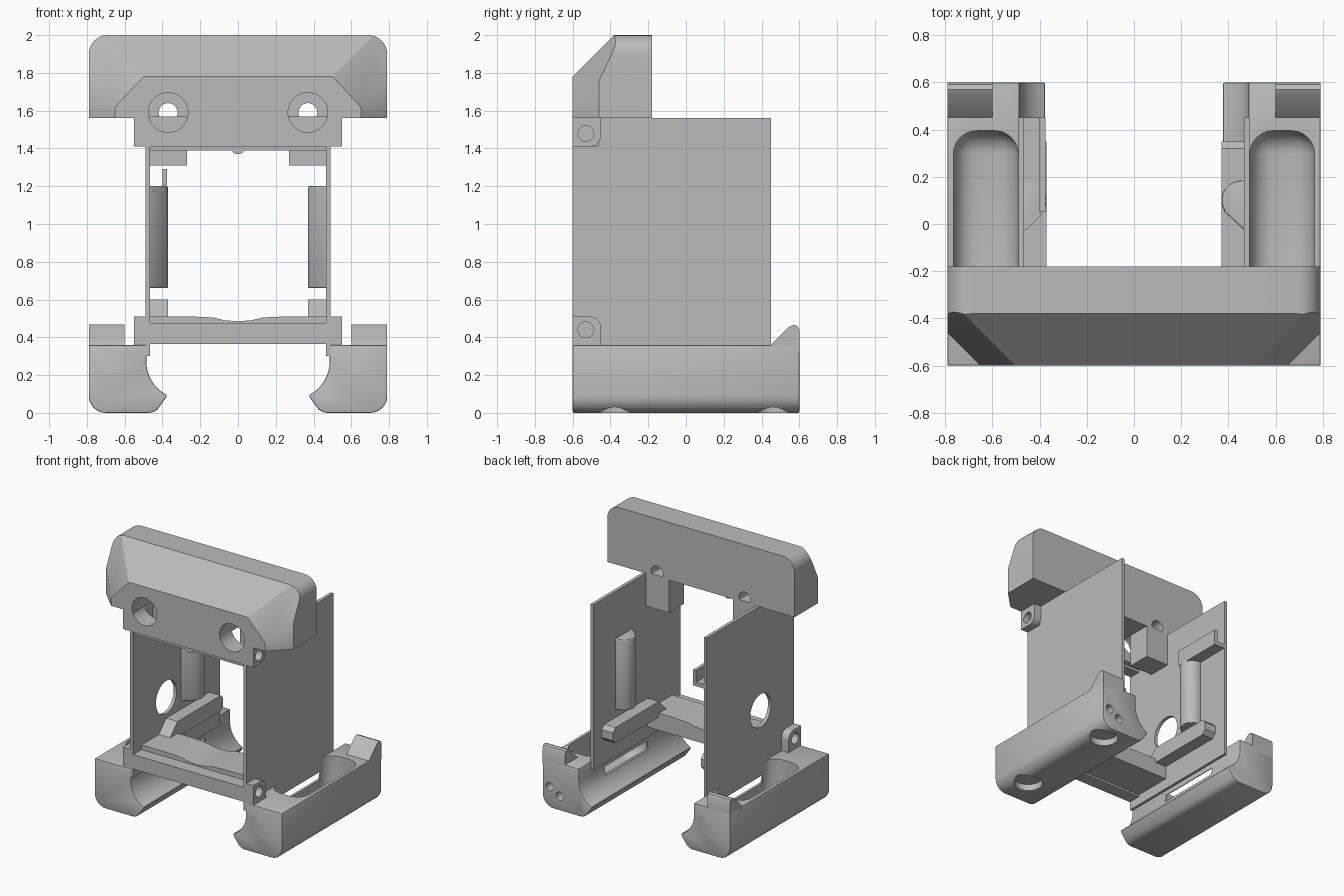
import bpy, bmesh, math
from mathutils import Vector

cube = bpy.data.objects.get("Cube")
if cube:
    bpy.data.objects.remove(cube)

grey = bpy.data.materials.new("plain_grey")
grey.use_nodes = True
COLOUR = (0.5, 0.5, 0.5, 1)
grey.diffuse_color = COLOUR
grey.node_tree.nodes["Principled BSDF"].inputs["Base Color"].default_value = COLOUR


def finish(name, bm):
    bmesh.ops.recalc_face_normals(bm, faces=bm.faces)
    mesh = bpy.data.meshes.new(name)
    bm.to_mesh(mesh)
    bm.free()
    mesh.materials.append(grey)
    ob = bpy.data.objects.new(name, mesh)
    bpy.context.collection.objects.link(ob)
    return ob


def prism(name, pts, axis, a, b):
    """Extrude a 2D profile along an axis; the profile uses the other two axes in order."""
    bm = bmesh.new()
    rings = []
    for t in (a, b):
        ring = []
        for p in pts:
            co = list(p)
            co.insert("xyz".index(axis), t)
            ring.append(bm.verts.new(co))
        rings.append(ring)
    n = len(pts)
    bm.faces.new(rings[0])
    bm.faces.new(rings[1])
    for i in range(n):
        j = (i + 1) % n
        bm.faces.new((rings[0][i], rings[0][j], rings[1][j], rings[1][i]))
    return finish(name, bm)


def box(name, x0, x1, y0, y1, z0, z1):
    return prism(name, [(x0, y0), (x1, y0), (x1, y1), (x0, y1)], "z", z0, z1)


def arc(cx, cy, r, start, end, n=8):
    angles = [math.radians(start + (end - start) * i / n) for i in range(n + 1)]
    return [(cx + r * math.cos(t), cy + r * math.sin(t)) for t in angles]


def rod(name, cx, cy, r, axis, a, b):
    return prism(name, arc(cx, cy, r, 0, 360, 40)[:-1], axis, a, b)


def apply_all(ob):
    bpy.context.view_layer.objects.active = ob
    for m in list(ob.modifiers):
        bpy.ops.object.modifier_apply(modifier=m.name)


def bevel(ob, width, segments=3):
    m = ob.modifiers.new("edge", "BEVEL")
    m.width, m.segments, m.limit_method = width, segments, "ANGLE"
    m.angle_limit = math.radians(40)
    apply_all(ob)
    return ob


def cut(ob, *cutters):
    for c in cutters:
        m = ob.modifiers.new("cut", "BOOLEAN")
        m.operation, m.object, m.solver = "DIFFERENCE", c, "EXACT"
        apply_all(ob)
        bpy.data.objects.remove(c)
    return ob


def flip(pts, s):
    return [(s * x, y) for x, y in pts]


# Hood: rounded block trimmed by the sloping front and corner planes
outline = [(-0.79, 1.56), (0.79, 1.56)] + arc(0.69, 1.9, 0.1, 0, 90) + arc(-0.69, 1.9, 0.1, 90, 180)
hood = prism("hood", outline, "y", -0.6, -0.18)
bm = bmesh.new()
bm.from_mesh(hood.data)
planes = [((0, -0.6, 1.78), (0, -1, 1))]
for s in (-1, 1):
    planes += [((s * 0.5, -0.6, 1.78), (s * 0.16, -0.31, 0.15)), ((s * 0.65, -0.6, 1.6), (s, -1, 0))]
for point, normal in planes:
    res = bmesh.ops.bisect_plane(bm, geom=bm.verts[:] + bm.edges[:] + bm.faces[:], dist=1e-5,
                                 plane_co=Vector(point), plane_no=Vector(normal), clear_outer=True)
    rim = [e for e in res["geom_cut"] if isinstance(e, bmesh.types.BMEdge)]
    bmesh.ops.contextual_create(bm, geom=rim)
bmesh.ops.recalc_face_normals(bm, faces=bm.faces)
bm.to_mesh(hood.data)
bm.free()

# Front plate below the hood, with a thin lower rim and centre nub
plate = box("hood_front_plate", -0.5, 0.5, -0.6, -0.46, 1.41, 1.56)
box("hood_rim", -0.48, 0.48, -0.59, -0.5, 1.39, 1.41)
rod("rim_nub", 0, 1.41, 0.04, "y", -0.59, -0.5)
for s in (-1, 1):
    x = s * 0.37
    for part in (hood, plate):
        cut(part, rod("bore", x, 1.59, 0.105, "y", -0.7, -0.32))
    cut(hood, rod("through_hole", x, 1.59, 0.05, "y", -0.4, 0))

# Lower cross shelf: front bar and raised rear part with a shallow dip
box("front_crossbar", -0.5, 0.5, -0.6, -0.5, 0.365, 0.475)
dip = [(0.47, 0.51), (0.24, 0.51), (0.13, 0.505), (0.07, 0.49), (0, 0.485)]
top_line = dip + [(-x, z) for x, z in reversed(dip[:-1])]
prism("shelf", [(-0.47, 0.38), (0.47, 0.38)] + top_line, "y", -0.5, -0.2)

for s in (-1, 1):
    side = "left" if s > 0 else "right"

    # Tall side wall; only the right one has a round opening
    wall = box(side + "_wall", s * 0.465, s * 0.49, -0.6, 0.45, 0.3, 1.56)
    if s < 0:
        cut(wall, rod("opening", -0.2, 0.76, 0.125, "x", -0.7, -0.3))

    # Screw ears, with one rounded corner each
    low = [(-0.6, 0.36), (-0.45, 0.36)] + arc(-0.51, 0.45, 0.06, 0, 90) + [(-0.6, 0.51)]
    high = [(y, 1.92 - z) for y, z in low]
    for label, pts, z in (("lower", low, 0.44), ("upper", high, 1.48)):
        ear = prism(side + "_" + label + "_ear", pts, "x", s * 0.47, s * 0.55)
        cut(ear, rod("screw_hole", -0.53, z, 0.042, "x", s * 0.5, s * 0.6))

    # Foot rail with a scooped inner side and rounded outer bottom
    profile = arc(0.29, 0.27, 0.195, 0, -63) + [(0.375, 0.09)] + arc(0.475, 0.07, 0.07, 215, 270, 4)
    profile += arc(0.70, 0.09, 0.09, 270, 360) + [(0.79, 0.36), (0.485, 0.36)]
    foot = bevel(prism(side + "_foot", flip(profile, s), "y", -0.6, 0.6), 0.012, 2)
    pocket = bevel(box("pocket", s * 0.49, s * 0.765, -0.33, 0.395, 0.06, 0.6), 0.1, 6)
    slot = box("slot", s * 0.42, s * 0.56, -0.22, 0.29, 0.2, 0.26)
    cut(foot, pocket, slot)
    if s > 0:
        for y in (-0.38, 0.46):
            cut(foot, rod("bottom_recess", 0.667, y, 0.1, "z", -0.1, 0.05))
        for x, z in ((0.73, 0.16), (0.645, 0.11)):
            cut(foot, rod("pin_hole", x, z, 0.032, "y", 0.48, 0.7))

    # Hook rising at the rear of the foot
    hook = [(0.45, 0.36), (0.545, 0.455), (0.57, 0.467), (0.59, 0.46), (0.6, 0.44), (0.6, 0.32), (0.45, 0.32)]
    prism(side + "_rear_hook", hook, "x", s * 0.6, s * 0.79)

    # Support arm along the inside of the wall
    arm = [(-0.35, 0.48), (0.32, 0.48), (0.35, 0.51), (0.35, 0.57), (0.32, 0.6), (-0.2, 0.6), (-0.29, 0.51), (-0.35, 0.51)]
    prism(side + "_arm", arm, "x", s * 0.37, s * 0.47)

    # Rounded pad on the inner wall
    bump = [(0.475, -0.03), (0.46, -0.02), (0.385, 0.05)] + arc(0.455, 0.1, 0.085, 200, 90) + [(0.475, 0.185)]
    bevel(prism(side + "_pad", flip(bump, s), "z", 0.66, 1.2), 0.025)

    # Tab hanging behind the hood
    box(side + "_hood_tab", s * 0.27, s * 0.47, -0.36, -0.18, 1.31, 1.57)

# Channel bracket on the right wall: floor and upright lip
floor = [(-0.47, -0.03), (-0.45, -0.02), (-0.375, 0.06), (-0.375, 0.45), (-0.47, 0.45)]
prism("channel_floor", floor, "z", 1.17, 1.2)
box("channel_lip", -0.4, -0.375, 0.05, 0.45, 1.17, 1.29)

# Smooth curves, sharp corners
for ob in bpy.context.scene.objects:
    ob.select_set(ob.type == "MESH")
bpy.context.view_layer.objects.active = hood
bpy.ops.object.shade_smooth_by_angle(angle=math.radians(30))
